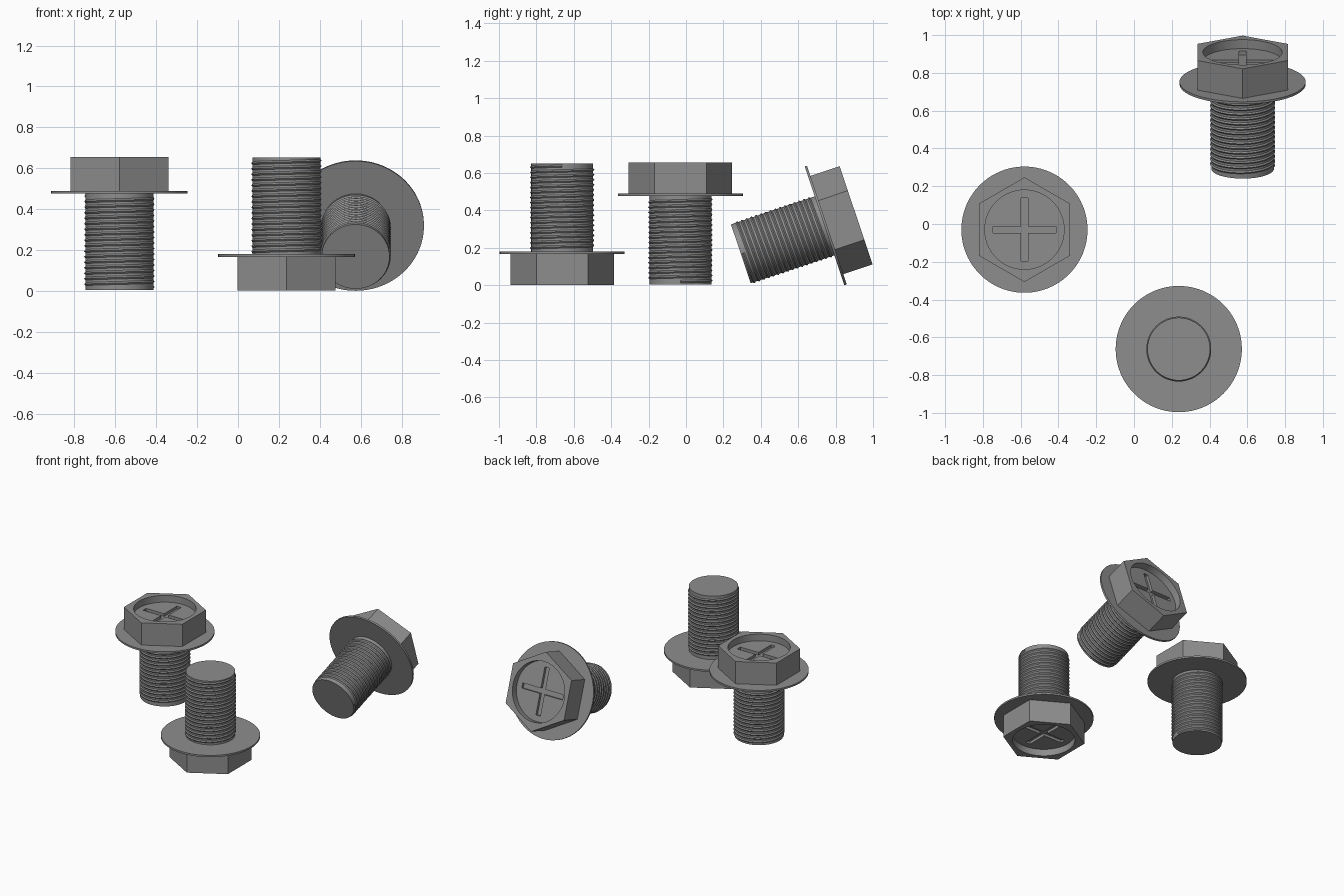
import bpy, bmesh, math
from mathutils import Matrix, Vector

cube = bpy.data.objects.get("Cube")
if cube:
    bpy.data.objects.remove(cube, do_unlink=True)

steel = bpy.data.materials.new("grey steel")
steel.use_nodes = True
GREY = (0.27, 0.27, 0.27, 1)
steel.diffuse_color = GREY
steel.node_tree.nodes["Principled BSDF"].inputs["Base Color"].default_value = GREY

# Sizes along the bolt axis, measured from the shaft tip
LENGTH, FLANGE_LOW, FLANGE_TOP = 0.65, 0.472, 0.485
SHAFT_R, FLANGE_R, HEX_R, RECESS_R = 0.166, 0.334, 0.277, 0.21
RECESS_Z, SLOT_Z = 0.60, 0.58
PITCH, TURNS, SEGS = 0.027, 16.5, 48


def make_object(name, bm):
    bmesh.ops.recalc_face_normals(bm, faces=bm.faces)
    mesh = bpy.data.meshes.new(name)
    bm.to_mesh(mesh)
    bm.free()
    mesh.materials.append(steel)
    obj = bpy.data.objects.new(name, mesh)
    bpy.context.collection.objects.link(obj)
    return obj


def ring(radius, sides):
    """Regular polygon with a corner on +y."""
    return [(radius * math.sin(2 * math.pi * i / sides),
             radius * math.cos(2 * math.pi * i / sides)) for i in range(sides)]


def prism(name, outline, low, high):
    bm = bmesh.new()
    base = bm.faces.new([bm.verts.new((x, y, low)) for x, y in outline])
    grown = bmesh.ops.extrude_face_region(bm, geom=[base], use_keep_orig=True)
    top = [v for v in grown["geom"] if isinstance(v, bmesh.types.BMVert)]
    bmesh.ops.translate(bm, verts=top, vec=(0, 0, high - low))
    return make_object(name, bm)


def activate(obj):
    bpy.ops.object.select_all(action='DESELECT')
    obj.select_set(True)
    bpy.context.view_layer.objects.active = obj


def carve(obj, cutter):
    mod = obj.modifiers.new("carve", 'BOOLEAN')
    mod.operation = 'DIFFERENCE'
    mod.solver = 'EXACT'
    mod.object = cutter
    activate(obj)
    bpy.ops.object.modifier_apply(modifier=mod.name)
    bpy.data.objects.remove(cutter, do_unlink=True)


def make_thread():
    """Fine V-shaped ridge wound along the shaft."""
    bm = bmesh.new()
    section = [(SHAFT_R - 0.001, -0.009), (SHAFT_R + 0.006, 0), (SHAFT_R - 0.001, 0.009)]
    previous = None
    for i in range(int(TURNS * SEGS) + 1):
        a = 2 * math.pi * i / SEGS
        z = 0.014 + PITCH * i / SEGS
        row = [bm.verts.new((r * math.cos(a), r * math.sin(a), z + dz)) for r, dz in section]
        if previous:
            for j in range(3):
                k = (j + 1) % 3
                bm.faces.new((previous[j], row[j], row[k], previous[k]))
        else:
            bm.faces.new(row)
        previous = row
    bm.faces.new(previous)
    return make_object("thread", bm)


# Hexagonal head with a round recess and a cross slot
head = prism("head", ring(HEX_R, 6), FLANGE_TOP, LENGTH)
carve(head, prism("recess_cutter", ring(RECESS_R, 64), RECESS_Z, LENGTH + 0.1))
arm, half = 0.167, 0.018
corner = [(half, half), (half, arm), (-half, arm)]
cross = []
for quarter in range(4):
    turn = Matrix.Rotation(quarter * math.pi / 2, 2)
    cross += [tuple(turn @ Vector(p)) for p in corner]
carve(head, prism("slot_cutter", cross, SLOT_Z, LENGTH + 0.1))

# Round parts
parts = [
    head,
    prism("flange", ring(FLANGE_R, 96), FLANGE_LOW, FLANGE_TOP),
    prism("shaft", ring(SHAFT_R, 64), 0, FLANGE_LOW + 0.005),
    make_thread(),
]
for part in parts:
    activate(part)
    bpy.ops.object.shade_smooth_by_angle(angle=math.radians(30))

# Three bolts: standing on its tip, standing on its head, lying on its flange
placements = {
    "upright_bolt": ((-0.58, -0.03, 0.005), 0),
    "inverted_bolt": ((0.237, -0.662, 0.652), 180),
    "lying_bolt": ((0.575, 0.293, 0.168), -71.5),
}
for index, (bolt, (spot, tilt)) in enumerate(placements.items()):
    pose = Matrix.Translation(spot) @ Matrix.Rotation(math.radians(tilt), 4, 'X')
    for part in parts:
        obj = part
        if index:
            obj = part.copy()
            bpy.context.collection.objects.link(obj)
        obj.matrix_world = pose
        obj.name = bolt + "_" + part.name.split("bolt_")[-1]
